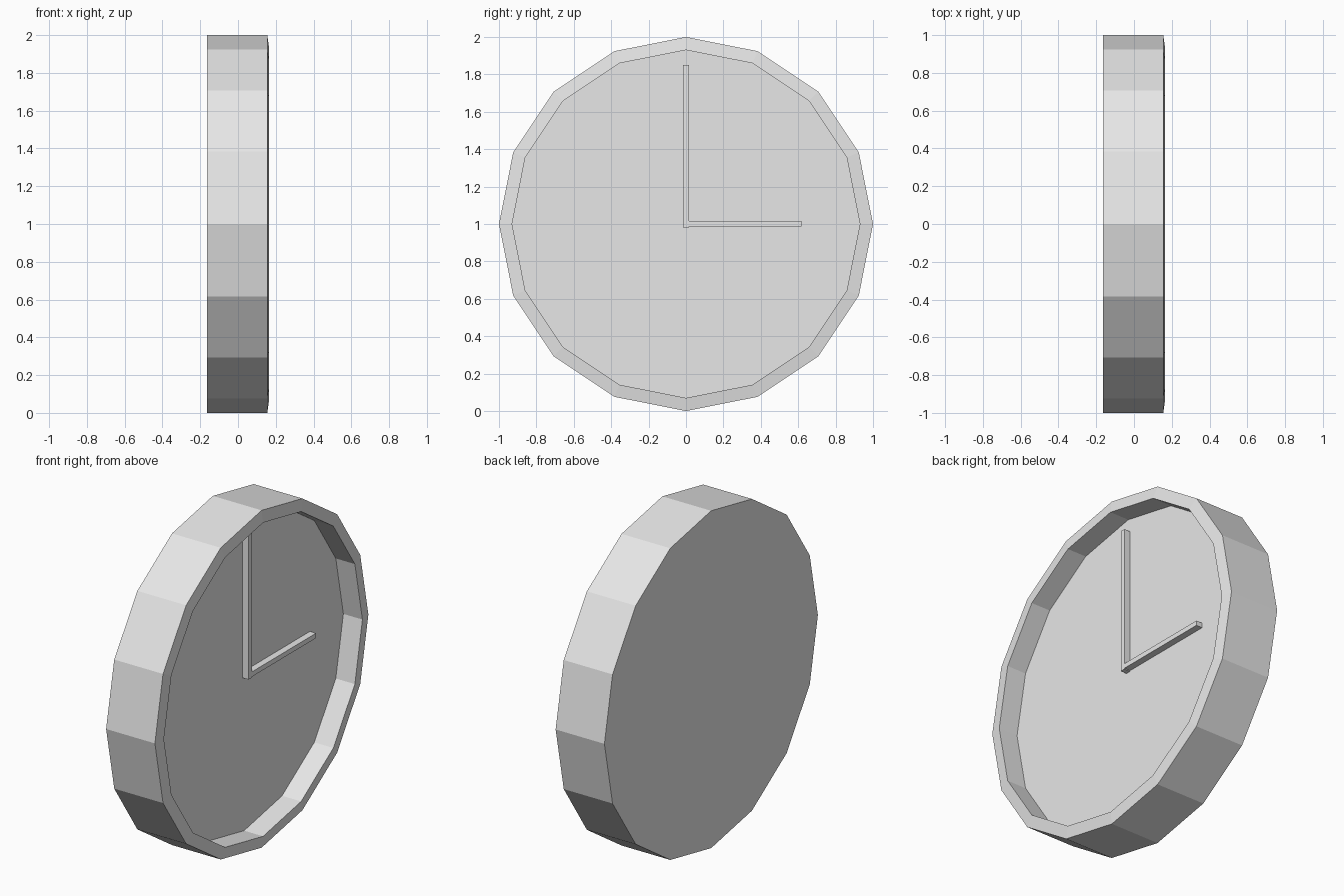
import bpy, bmesh
from math import cos, sin, tau

cube = bpy.data.objects.get("Cube")
if cube:
    bpy.data.objects.remove(cube, do_unlink=True)

SIDES = 16
CENTRE_Z = 1.0

# One plain grey for every part
grey = bpy.data.materials.new("light_grey")
grey.use_nodes = True
grey.diffuse_color = (0.8, 0.8, 0.8, 1)
grey.node_tree.nodes["Principled BSDF"].inputs["Base Color"].default_value = grey.diffuse_color


def add_object(name, bm):
    bmesh.ops.recalc_face_normals(bm, faces=bm.faces)
    mesh = bpy.data.meshes.new(name)
    bm.to_mesh(mesh)
    bm.free()
    mesh.materials.append(grey)
    obj = bpy.data.objects.new(name, mesh)
    bpy.context.collection.objects.link(obj)


def add_lathe(name, profile):
    """Turn (radius, x) points about the x axis and cap both ends."""
    bm = bmesh.new()
    rings = [[bm.verts.new((x, r * cos(tau * i / SIDES), CENTRE_Z + r * sin(tau * i / SIDES)))
              for i in range(SIDES)] for r, x in profile]
    for a, b in zip(rings, rings[1:]):
        for i in range(SIDES):
            j = (i + 1) % SIDES
            bm.faces.new((a[i], a[j], b[j], b[i]))
    bm.faces.new(rings[0])
    bm.faces.new(rings[-1])
    add_object(name, bm)


def add_box(name, low, high):
    bm = bmesh.new()
    bmesh.ops.create_cube(bm, size=1)
    for v in bm.verts:
        v.co = [h if c > 0 else l for c, l, h in zip(v.co, low, high)]
    add_object(name, bm)


# Case: flat back, straight side, sloping rim, recessed dial
FACE_X = 0.04
add_lathe("clock_case", [(1, -0.165), (1, 0.155), (0.93, 0.165), (0.93, FACE_X)])

# Hands standing proud of the dial
HAND_X = 0.08
add_box("minute_hand", (FACE_X, -0.015, 0.982), (HAND_X, 0.015, 1.85))
add_box("hour_hand", (FACE_X, 0.012, 0.987), (HAND_X, 0.617, 1.016))
